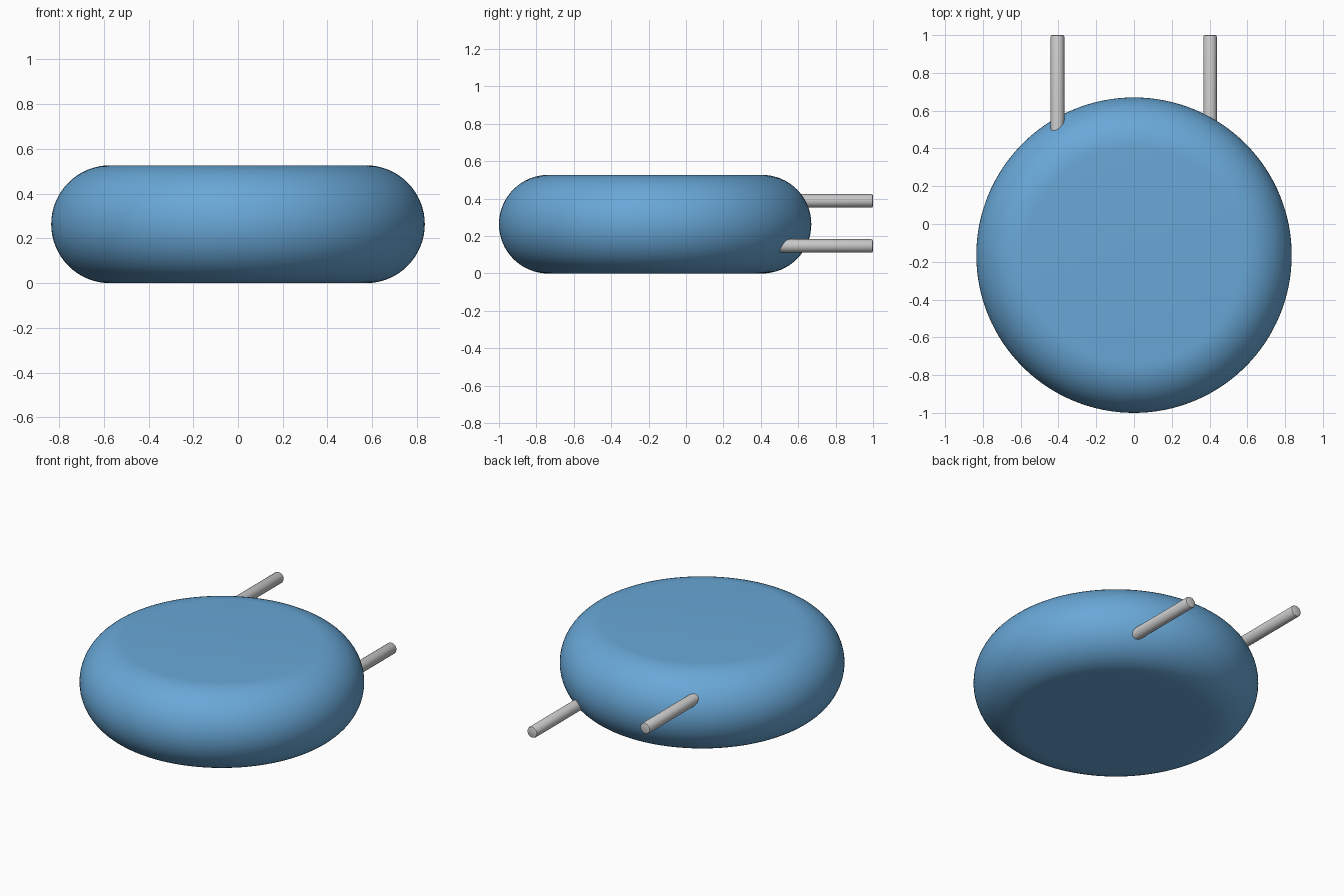
import bpy, bmesh, math
from mathutils import Matrix

if "Cube" in bpy.data.objects:
    bpy.data.objects.remove(bpy.data.objects["Cube"])

def lathe(name, profile, matrix, color=None, steps=64):
    """Revolve an (r, z) profile about z, then place it with a matrix."""
    bm = bmesh.new()
    vs = [bm.verts.new((r, 0, z)) for r, z in profile]
    es = [bm.edges.new(p) for p in zip(vs, vs[1:])]
    bmesh.ops.spin(bm, geom=vs + es, axis=(0, 0, 1), cent=(0, 0, 0),
                   angle=2 * math.pi, steps=steps, use_duplicate=False)
    bmesh.ops.remove_doubles(bm, verts=bm.verts, dist=1e-5)
    bmesh.ops.recalc_face_normals(bm, faces=bm.faces)
    bm.transform(matrix)
    me = bpy.data.meshes.new(name)
    bm.to_mesh(me)
    bm.free()
    ob = bpy.data.objects.new(name, me)
    bpy.context.collection.objects.link(ob)
    if color:
        mat = bpy.data.materials.new(name + "_material")
        mat.diffuse_color = color
        mat.use_nodes = True
        mat.node_tree.nodes["Principled BSDF"].inputs["Base Color"].default_value = mat.diffuse_color
        me.materials.append(mat)
    bpy.ops.object.select_all(action='DESELECT')
    ob.select_set(True)
    bpy.context.view_layer.objects.active = ob
    bpy.ops.object.shade_smooth_by_angle(angle=math.radians(30))
    return ob

# Round body: flat disc with a fully rounded rim
R, H = 0.835, 0.527
f = H / 2
rim = [(R - f + f * math.cos(a), f + f * math.sin(a))
       for a in (math.radians(-90 + 180 * i / 32) for i in range(33))]
lathe("body", [(0, 0)] + rim + [(0, H)],
      Matrix.Translation((0, R - 1, 0)), (0.14, 0.39, 0.68, 1), 128)

# Two pins leaving the back of the body, with softened ends
r, start, end, b = 0.036, 0.40, 1.0, 0.009
pin = [(0, start), (r, start), (r, end - b), (r - 0.3 * b, end - 0.3 * b),
       (r - b, end), (0, end)]
to_back = Matrix.Rotation(math.radians(-90), 4, 'X')
for name, x, z in (("upper_left_pin", -0.405, 0.388),
                   ("lower_right_pin", 0.403, 0.147)):
    lathe(name, pin, Matrix.Translation((x, 0, z)) @ to_back, None, 32)
